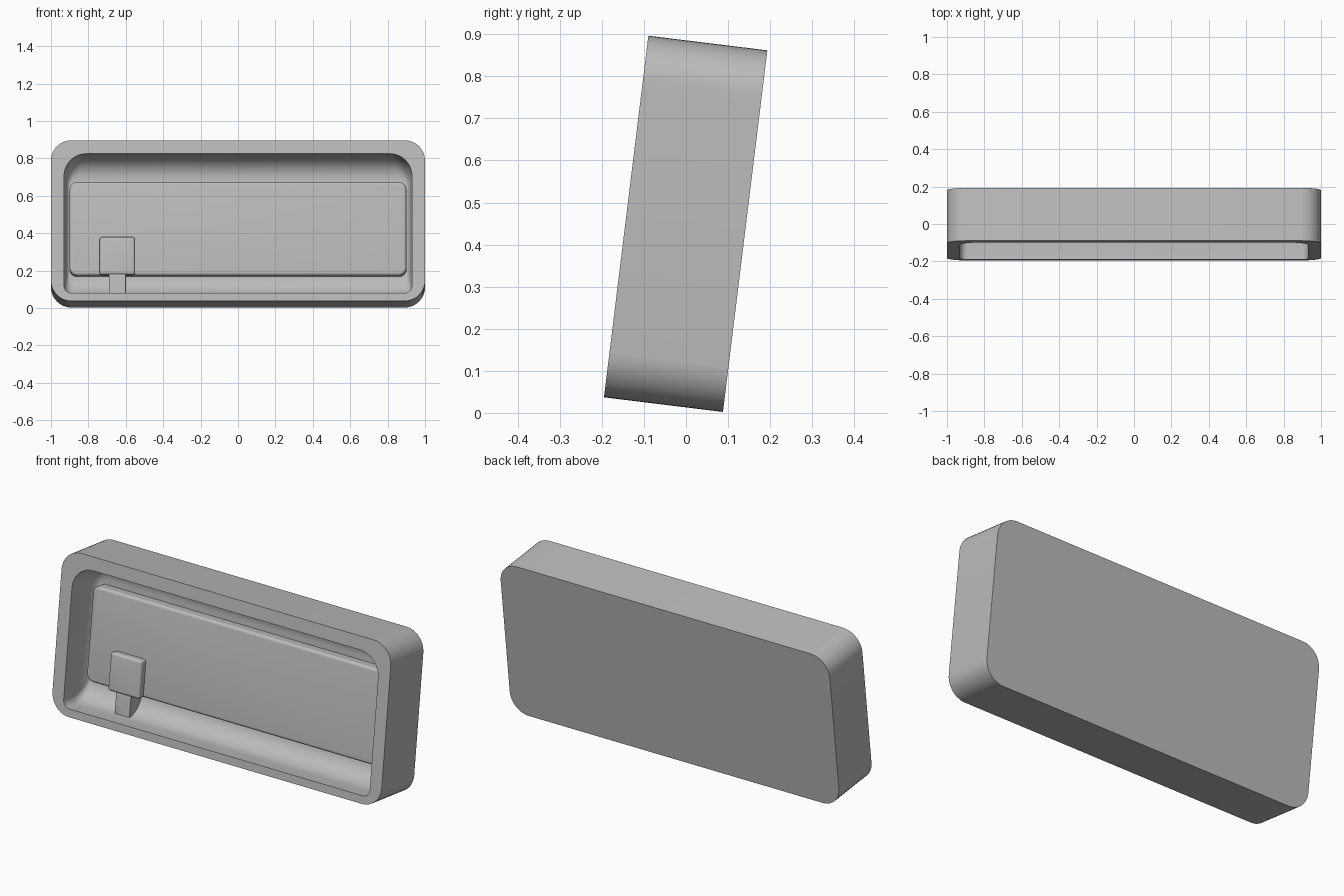
import bpy, bmesh
from math import sin, cos, pi, radians

cube = bpy.data.objects.get("Cube")
if cube:
    bpy.data.objects.remove(cube)

TILT = radians(7)
mat = bpy.data.materials.new("plain grey")
mat.use_nodes = True
grey = (0.5, 0.5, 0.5, 1)
mat.diffuse_color = grey
mat.node_tree.nodes["Principled BSDF"].inputs["Base Color"].default_value = grey


def ring(x0, x1, z0, z1, depth, r_low, r_high, steps=10):
    """Rounded rectangle with its own lower and upper corner radii."""
    corners = [(x1 - r_low, z0 + r_low, r_low, -pi / 2), (x1 - r_high, z1 - r_high, r_high, 0),
               (x0 + r_high, z1 - r_high, r_high, pi / 2), (x0 + r_low, z0 + r_low, r_low, pi)]
    return [(cx + r * cos(a + k * pi / 2 / steps), depth, cz + r * sin(a + k * pi / 2 / steps))
            for cx, cz, r, a in corners for k in range(steps + 1)]


def loft(name, rings):
    """Skin the rings in order, cap both ends and lean the part back."""
    bm = bmesh.new()
    loops = [[bm.verts.new(p) for p in r] for r in rings]
    n = len(loops[0])
    for a, b in zip(loops, loops[1:]):
        for i in range(n):
            j = (i + 1) % n
            bm.faces.new((a[i], a[j], b[j], b[i]))
    bm.faces.new(loops[0])
    bm.faces.new(loops[-1])
    bmesh.ops.recalc_face_normals(bm, faces=bm.faces)
    mesh = bpy.data.meshes.new(name)
    bm.to_mesh(mesh)
    bm.free()
    mesh.materials.append(mat)
    obj = bpy.data.objects.new(name, mesh)
    bpy.context.collection.objects.link(obj)
    obj.location = (0, -0.195, 0.037)
    obj.rotation_euler.x = -TILT
    bpy.ops.object.select_all(action="DESELECT")
    obj.select_set(True)
    bpy.context.view_layer.objects.active = obj
    bpy.ops.object.shade_smooth_by_angle(angle=radians(35))
    return obj


def pad(name, x0, x1, z0, z1, front, back, corner, edge):
    """Raised block whose front edge is rounded over."""
    rings = [ring(x0, x1, z0, z1, back, corner, corner)]
    for k in range(6):
        a = k * pi / 10
        inset = edge * (1 - cos(a))
        r = max(corner - inset, 0.001)
        rings.append(ring(x0 + inset, x1 - inset, z0 + inset, z1 - inset,
                          front + edge * (1 - sin(a)), r, r))
    return loft(name, rings)


# Case: outer shell, flat front rim, then a hollow that sweeps into its back wall
DEPTH, FLOOR = 0.285, 0.2
rings = [ring(-1, 1, 0, 0.866, DEPTH, 0.11, 0.11), ring(-1, 1, 0, 0.866, 0, 0.11, 0.11),
         ring(-0.93, 0.93, 0.043, 0.794, 0, 0.04, 0.12)]
for k in range(11):
    a = k * pi / 20
    s = 1 - cos(a)
    side = 0.93 - 0.03 * s
    rings.append(ring(-side, side, 0.043 + 0.11 * s, 0.794 - 0.115 * s,
                      FLOOR - 0.12 * (1 - sin(a)), 0.04, 0.12 - 0.08 * s))
loft("case", rings)

# Raised panel on the back wall, and the tab with its stem
pad("panel", -0.9, 0.9, 0.156, 0.66, 0.14, 0.21, 0.04, 0.015)
pad("tab_head", -0.74, -0.55, 0.155, 0.358, 0.1, 0.16, 0.015, 0.014)
pad("tab_stem", -0.69, -0.6, 0.041, 0.175, 0.105, 0.2, 0.002, 0.001)
